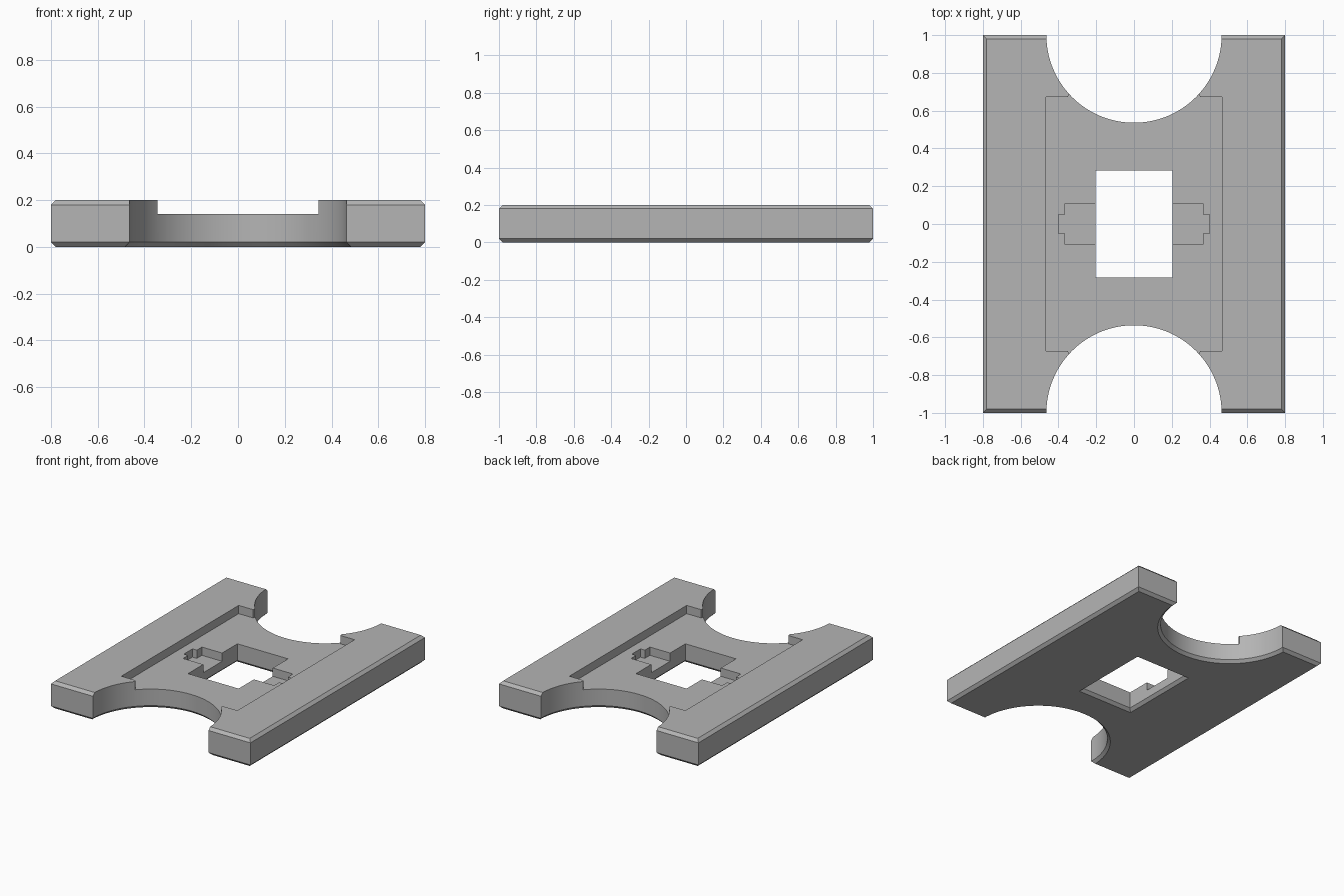
import bpy
import bmesh
import math

default = bpy.data.objects.get("Cube")
if default:
    bpy.data.objects.remove(default, do_unlink=True)

grey = bpy.data.materials.new("mid grey")
grey.use_nodes = True
colour = (0.46, 0.46, 0.46, 1)
grey.diffuse_color = colour
grey.node_tree.nodes["Principled BSDF"].inputs["Base Color"].default_value = colour

THICK, CHAMFER = 0.2, 0.02


def mirrored(quarter):
    """Complete an outline from its +x +y quarter, counter-clockwise."""
    half = quarter + [(-x, y) for x, y in reversed(quarter)]
    return half + [(-x, -y) for x, y in half]


def rect(x, y):
    return mirrored([(x, y)])


def circle(radius, cy, sides=96):
    turn = 2 * math.pi / sides
    return [(radius * math.cos(i * turn), cy + radius * math.sin(i * turn))
            for i in range(sides)]


def loft(name, sections):
    """Solid through matching outlines, given as (height, outline) pairs."""
    bm = bmesh.new()
    rings = [[bm.verts.new((x, y, z)) for x, y in outline] for z, outline in sections]
    for low, high in zip(rings, rings[1:]):
        for i in range(len(low)):
            j = (i + 1) % len(low)
            bm.faces.new((low[i], low[j], high[j], high[i]))
    bm.faces.new(list(reversed(rings[0])))
    bm.faces.new(rings[-1])
    bmesh.ops.recalc_face_normals(bm, faces=bm.faces)
    mesh = bpy.data.meshes.new(name)
    bm.to_mesh(mesh)
    bm.free()
    obj = bpy.data.objects.new(name, mesh)
    bpy.context.collection.objects.link(obj)
    mesh.materials.append(grey)
    return obj


def flared(name, outline_at):
    """Through cutter that widens at the underside to leave a chamfer."""
    return loft(name, [(-CHAMFER, outline_at(2 * CHAMFER)),
                       (CHAMFER, outline_at(0)),
                       (THICK + 0.1, outline_at(0))])


# Chamfered slab
hx, hy = 0.8, 1.0
inner = rect(hx - CHAMFER, hy - CHAMFER)
plate = loft("plate", [(0, inner), (CHAMFER, rect(hx, hy)),
                       (THICK - CHAMFER, rect(hx, hy)), (THICK, inner)])

# Shallow recess, narrowing to lips at the round cutouts
recess = mirrored([(0.465, 0.672), (0.35, 0.672), (0.345, 0.69), (0.345, 0.8)])
# Stepped pocket on both sides of the window
pocket = mirrored([(0.4, 0.05), (0.365, 0.05), (0.365, 0.108)])

cutters = [
    loft("recess_cutter", [(0.14, recess), (0.3, recess)]),
    loft("pocket_cutter", [(0.08, pocket), (0.25, pocket)]),
    flared("window_cutter", lambda d: rect(0.203 + d, 0.283 + d)),
]
for side, cy in (("front", -1), ("back", 1)):
    cutters.append(flared(side + "_arc_cutter", lambda d, c=cy: circle(0.464 + d, c)))

for cutter in cutters:
    cutter.hide_render = True
    cut = plate.modifiers.new(cutter.name, 'BOOLEAN')
    cut.operation = 'DIFFERENCE'
    cut.solver = 'EXACT'
    cut.object = cutter

# Bake the cuts and drop the cutters
graph = bpy.context.evaluated_depsgraph_get()
baked = bpy.data.meshes.new_from_object(plate.evaluated_get(graph))
plate.modifiers.clear()
plate.data = baked
baked.name = "plate"
for cutter in cutters:
    bpy.data.objects.remove(cutter, do_unlink=True)

# Smooth the arcs, keep every other edge crisp
bpy.ops.object.select_all(action='DESELECT')
plate.select_set(True)
bpy.context.view_layer.objects.active = plate
bpy.ops.object.shade_smooth_by_angle(angle=math.radians(25))
